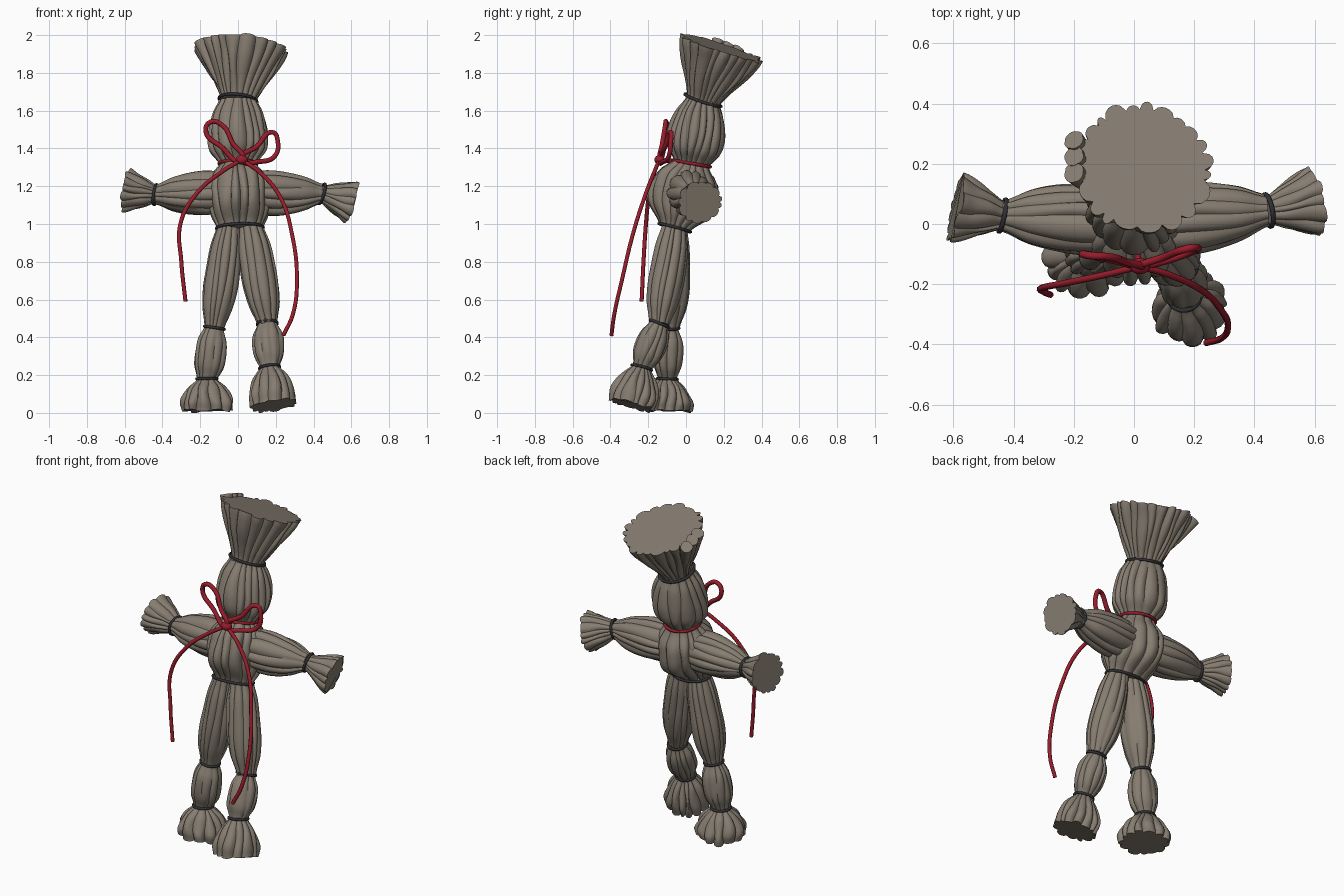
import bpy
import math
import random
from mathutils import Vector

random.seed(7)
if "Cube" in bpy.data.objects:
    bpy.data.objects.remove(bpy.data.objects["Cube"])


def material(name, color):
    mat = bpy.data.materials.new(name)
    mat.use_nodes = True
    mat.diffuse_color = (*color, 1)
    bsdf = mat.node_tree.nodes["Principled BSDF"]
    bsdf.inputs["Base Color"].default_value = (*color, 1)
    bsdf.inputs["Roughness"].default_value = 0.9
    return mat


STRAW = material("dry straw", (0.24, 0.205, 0.165))
THREAD = material("dark thread", (0.03, 0.03, 0.035))
RED = material("red cord", (0.32, 0.012, 0.025))


def sample(values, t):
    """Smooth interpolation through evenly spaced values."""
    if len(values) == 1:
        return values[0]
    last = len(values) - 1
    i = min(int(t * last), last - 1)
    f = t * last - i
    p0, p1, p2, p3 = (values[min(max(i + k, 0), last)] for k in (-1, 0, 1, 2))
    return p1 + 0.5 * f * (p2 - p0 + f * (2 * p0 - 5 * p1 + 4 * p2 - p3
                                          + f * (3 * (p1 - p2) + p3 - p0)))


def frame(a, b):
    """Axis and two cross directions of a limb running from a to b."""
    axis = (b - a).normalized()
    ref = Vector((0, 1, 0)) if abs(axis.x) > 0.7 else Vector((1, 0, 0))
    u = (ref - axis * ref.dot(axis)).normalized()
    return axis, u, axis.cross(u)


def bundle(name, a, b, radii, depths=(1,), strands=14, groove=0.13, ragged=0.0):
    """Bundle of straw strands with a swelling profile from a to b."""
    a, b = Vector(a), Vector(b)
    axis, u, v = frame(a, b)
    rings, per = 26, 6
    widths = [random.uniform(0.6, 1.4) for _ in range(strands)]
    scale = math.tau / sum(widths)
    edges = [sum(widths[:i]) * scale for i in range(strands)]
    bulge = [random.uniform(0.55, 1.1) for _ in range(strands)]
    phase = [random.uniform(0, math.tau) for _ in range(strands)]
    extra = [random.uniform(-ragged, ragged) for _ in range(strands)]
    verts, faces = [], []
    for k in range(rings):
        t = k / (rings - 1)
        r, d = sample(radii, t), sample(depths, t)
        shift = [0.12 * scale * math.sin(5 * t + p) for p in phase]
        for s in range(strands):
            nxt = (s + 1) % strands
            start = edges[s] + shift[s]
            end = (edges[nxt] if nxt else math.tau) + shift[nxt]
            swell = bulge[s] + 0.25 * math.sin(6 * t + 2 * phase[s])
            for j in range(per):
                f = j / per
                hump = math.sin(math.pi * f) ** 0.6
                rr = r * (1 - groove + groove * swell * hump)
                ang = start + (end - start) * f
                p = a.lerp(b, t) + axis * extra[s] * hump * t ** 4
                verts.append(p + u * rr * math.cos(ang) + v * rr * d * math.sin(ang))
    n = strands * per
    for k in range(rings - 1):
        for j in range(n):
            q = k * n + j
            w = k * n + (j + 1) % n
            faces.append((q, w, w + n, q + n))
    faces += [tuple(reversed(range(n))), tuple(range((rings - 1) * n, rings * n))]
    mesh = bpy.data.meshes.new(name)
    mesh.from_pydata(verts, [], faces)
    mesh.materials.append(STRAW)
    obj = bpy.data.objects.new(name, mesh)
    bpy.context.collection.objects.link(obj)
    bpy.ops.object.select_all(action="DESELECT")
    obj.select_set(True)
    bpy.context.view_layer.objects.active = obj
    bpy.ops.object.shade_smooth_by_angle(angle=math.radians(50))


def cord(name, points, thickness, mat, closed=False):
    """Round cord through the given points."""
    curve = bpy.data.curves.new(name, "CURVE")
    curve.dimensions = "3D"
    curve.bevel_depth = thickness
    curve.bevel_resolution = 2
    curve.resolution_u = 8
    curve.use_fill_caps = True
    spline = curve.splines.new("BEZIER")
    spline.bezier_points.add(len(points) - 1)
    for bp, co in zip(spline.bezier_points, points):
        bp.co = co
        bp.handle_left_type = bp.handle_right_type = "AUTO"
    spline.use_cyclic_u = closed
    curve.materials.append(mat)
    bpy.context.collection.objects.link(bpy.data.objects.new(name, curve))


def tie(name, at, toward, radius, depth=1, mat=THREAD, thickness=0.008):
    """Thread wound around a bundle at a joint."""
    at = Vector(at)
    _, u, v = frame(at, Vector(toward))
    ring = [at + radius * (u * math.cos(i * math.tau / 12) + v * depth * math.sin(i * math.tau / 12))
            for i in range(12)]
    cord(name, ring, thickness, mat, True)


# Head, tuft and body
neck, crown, top = (0, 0.03, 1.32), (0, 0.09, 1.655), (0.03, 0.185, 1.935)
waist = (0.01, -0.06, 0.98)
bundle("head_tuft", crown, top, (0.095, 0.13, 0.17, 0.205, 0.235), (1,), 22, 0.12, 0.008)
bundle("head", neck, crown, (0.1, 0.15, 0.162, 0.155, 0.135, 0.1), (1, 0.95), 15)
bundle("body", neck, waist, (0.1, 0.152, 0.165, 0.165, 0.155, 0.125), (1, 1.1, 1.1, 0.7), 15)
tie("crown_tie", crown, top, 0.101)
tie("neck_cord", neck, crown, 0.1, 1, RED, 0.009)
tie("waist_tie", waist, neck, 0.124, 0.7)

# Loose straws on the right edge of the tuft
for i in range(3):
    y = 0.17 + 0.055 * i
    bundle(f"loose_straw_{i + 1}", (-0.09, 0.08 + 0.03 * i, 1.72), (-0.2, y, 1.97 - 0.022 * i),
           (0.01, 0.022, 0.03, 0.036), (1,), 4, 0.1)

# Arms and hands
arms = {
    "left": ((0.445, 0.045, 1.16), (0.6, 0.075, 1.115)),
    "right": ((-0.437, 0.028, 1.155), (-0.59, 0.06, 1.175)),
}
for side, (wrist, tip) in arms.items():
    bundle(side + "_arm", (0, 0.005, 1.165), wrist,
           (0.1, 0.115, 0.122, 0.115, 0.094, 0.055), (1,), 11)
    bundle(side + "_hand", wrist, tip, (0.05, 0.075, 0.1, 0.122), (1,), 13, 0.14, 0.008)
    tie(side + "_wrist_tie", wrist, tip, 0.054)

# Legs and feet
legs = {
    "left": ((0.065, -0.06, 0.985), (0.155, -0.14, 0.472), (0.167, -0.235, 0.24),
             (0.19, -0.288, 0.042), 0.128),
    "right": ((-0.045, -0.06, 0.985), (-0.125, -0.09, 0.45), (-0.165, -0.1, 0.18),
              (-0.165, -0.105, 0.012), 0.143),
}
for side, (hip, knee, ankle, sole, size) in legs.items():
    bundle(side + "_thigh", hip, knee, (0.066, 0.087, 0.096, 0.099, 0.086, 0.055), (1,), 11)
    bundle(side + "_shin", knee, ankle, (0.052, 0.079, 0.086, 0.08, 0.054), (1,), 10)
    bundle(side + "_foot", ankle, sole, (0.055, size * 0.72, size * 0.92, size * 1.03, size),
           (1,), 13, 0.17, 0.01)
    tie(side + "_knee_tie", knee, ankle, 0.053)
    tie(side + "_ankle_tie", ankle, sole, 0.054)

# Bow: two loops, two hanging ends and a knot
knot = (0.02, -0.14, 1.34)
cord("bow_loop_right", [knot, (-0.09, -0.115, 1.41), (-0.17, -0.1, 1.49), (-0.145, -0.105, 1.54),
                        (-0.08, -0.11, 1.52), (-0.03, -0.125, 1.43)], 0.013, RED, True)
cord("bow_loop_left", [knot, (0.1, -0.11, 1.41), (0.185, -0.08, 1.485), (0.21, -0.08, 1.44),
                       (0.195, -0.09, 1.36), (0.11, -0.12, 1.33)], 0.013, RED, True)
cord("bow_end_right", [knot, (-0.08, -0.165, 1.28), (-0.22, -0.195, 1.16), (-0.305, -0.212, 1.0),
                       (-0.3, -0.225, 0.8), (-0.278, -0.235, 0.59)], 0.011, RED)
cord("bow_end_left", [knot, (0.12, -0.17, 1.27), (0.225, -0.22, 1.14), (0.285, -0.28, 0.95),
                      (0.312, -0.34, 0.7), (0.29, -0.38, 0.52), (0.24, -0.395, 0.41)], 0.011, RED)
bpy.ops.mesh.primitive_uv_sphere_add(segments=16, ring_count=10, radius=0.03, location=knot)
bow_knot = bpy.context.object
bow_knot.name = "bow_knot"
bow_knot.scale = (1.1, 0.9, 0.85)
bow_knot.data.materials.append(RED)
bpy.ops.object.shade_smooth()
# Cord linking the knot to the neck
cord("bow_link", [knot, (0.01, -0.1, 1.335), (0, -0.065, 1.335)], 0.011, RED)
